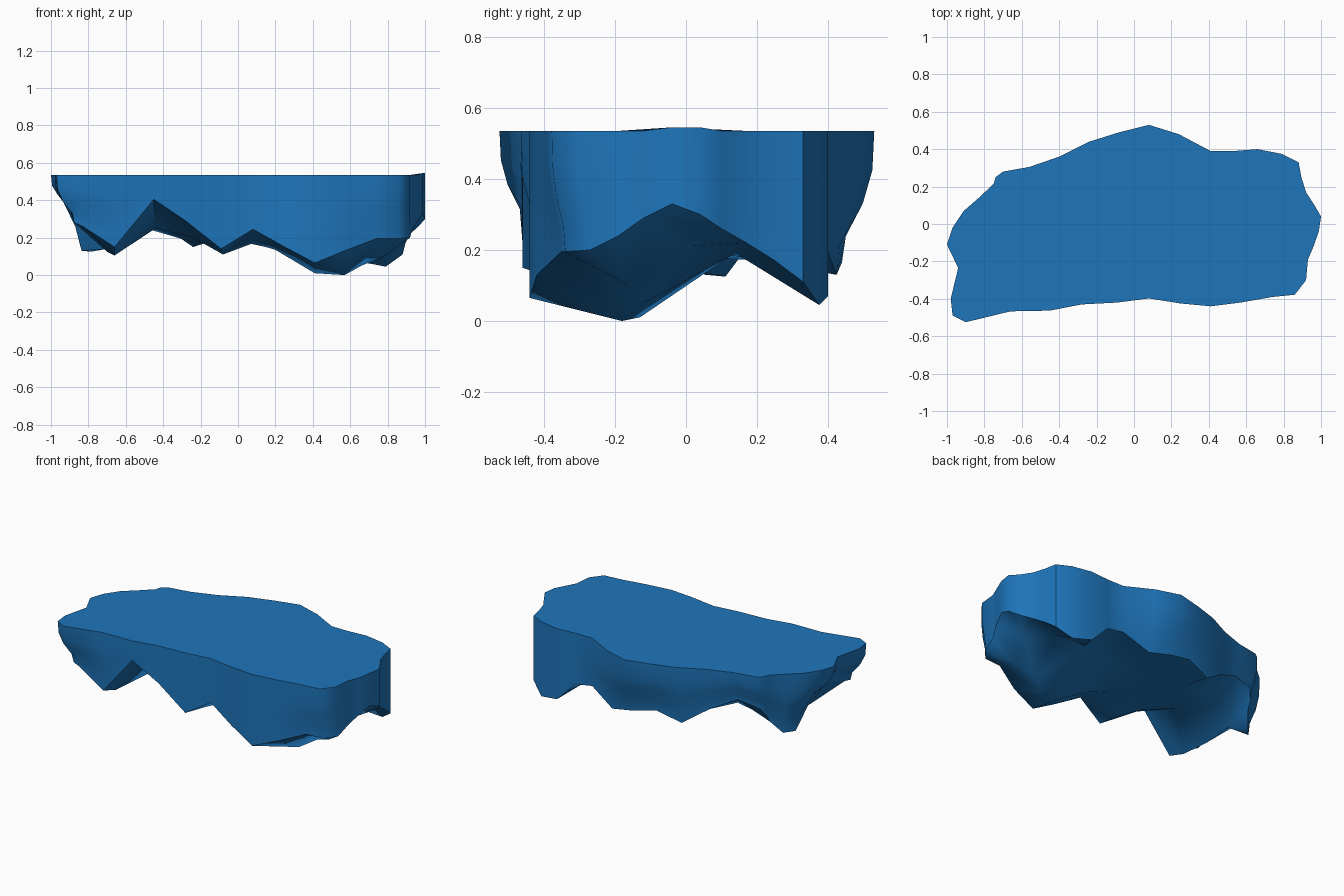
import bpy, bmesh
from mathutils import Vector
from mathutils.geometry import delaunay_2d_cdt

if "Cube" in bpy.data.objects:
    bpy.data.objects.remove(bpy.data.objects["Cube"])

TOP = 0.535
# rim of the slab: x, y of the top edge and height of the lower edge below it
RIM = [
    (1.0, .04, .30), (.988, -.04, .33), (.96, -.12, .29), (.93, -.19, .24), (.92, -.30, .20),
    (.86, -.378, .195), (.74, -.39, .195), (.57, -.42, .13), (.41, -.44, .065), (.25, -.425, .15),
    (.08, -.398, .245), (-.09, -.42, .14), (-.28, -.43, .29), (-.45, -.463, .405), (-.66, -.467, .15),
    (-.90, -.525, .26), (-.97, -.49, .28), (-.98, -.40, .30), (-.94, -.235, .35), (-1.0, -.11, .34),
    (-.97, -.02, .28), (-.91, .07, .13), (-.83, .14, .125), (-.75, .215, .21), (-.74, .25, .26),
    (-.70, .28, .31), (-.56, .305, .34), (-.40, .36, .26), (-.24, .44, .15), (-.08, .49, .20),
    (.08, .53, .165), (.24, .48, .13), (.41, .39, .22), (.53, .39, .20), (.66, .40, .07),
    (.79, .375, .045), (.88, .33, .11), (.895, .25, .17), (.92, .17, .22), (.965, .10, .26)]
# peaks and hollows of the rough underside
ROCKS = [
    (-.70, -.17, .125), (-.70, .03, .14), (-.66, -.33, .105), (-.44, -.14, .25), (-.46, .12, .24),
    (-.24, -.22, .20), (-.22, .20, .17), (-.08, -.24, .11), (-.04, .05, .20), (.08, -.15, .17),
    (.10, .25, .18), (.20, -.16, .135), (.28, .10, .19), (.41, -.13, .01), (.57, -.18, 0),
    (.66, -.12, .05), (.78, -.16, .10), (.50, .15, .20), (.72, .14, .19), (.86, 0.0, .21)]


def lower(x, y):
    """Where a top rim point ends up at the lower edge of the wall."""
    lx, ly = x, y
    if x < -.7:
        lx = -.7 + .65 * (x + .7)
    if y > .4:
        ly = .4 + (y - .4) * .3
    if x < 0 and y > 0:
        ly *= 1 - .25 * abs(x)
    if x > .7 and y < -.2:
        ly *= .9
    if y < -.46:
        ly = -.46
    return Vector((lx, ly))


bm = bmesh.new()

# wall rings, from the top edge down to the ragged lower edge
rings = []
for down, inset in ((0, 0), (.3, .06), (.55, .35), (.8, .88), (1, 1)):
    ring = []
    for x, y, low in RIM:
        top = TOP + (.01 if x > .97 else 0)
        p = Vector((x, y)).lerp(lower(x, y), inset)
        ring.append(bm.verts.new((p.x, p.y, top + (low - top) * down)))
    rings.append(ring)
n = len(RIM)
for a, b in zip(rings, rings[1:]):
    for i in range(n):
        j = (i + 1) % n
        bm.faces.new((a[i], b[i], b[j], a[j]))

# flat top
bm.faces.new(rings[0])

# rough underside, triangulated between the lower edge and the rocks
verts = rings[-1] + [bm.verts.new(p) for p in ROCKS]
flat = [v.co.xy for v in verts]
edges = [(i, (i + 1) % n) for i in range(n)]
_, _, tris, source, _, _ = delaunay_2d_cdt(flat, edges, [], 1, 1e-6)
for t in tris:
    f = [verts[source[k][0]] for k in t]
    if len(set(f)) == 3:
        bm.faces.new(f)

# crisp top and lower edges
for ring in (rings[0], rings[-1]):
    for i in range(n):
        bm.edges.get((ring[i], ring[(i + 1) % n])).smooth = False

bmesh.ops.recalc_face_normals(bm, faces=bm.faces)
mesh = bpy.data.meshes.new("rock_platform")
bm.to_mesh(mesh)
bm.free()

slab = bpy.data.objects.new("rock_platform", mesh)
bpy.context.collection.objects.link(slab)
mat = bpy.data.materials.new("blue")
mat.diffuse_color = (.013, .18, .5, 1)
mat.use_nodes = True
mat.node_tree.nodes["Principled BSDF"].inputs["Base Color"].default_value = mat.diffuse_color
mesh.materials.append(mat)

# rounded walls
bpy.context.view_layer.objects.active = slab
slab.select_set(True)
bpy.ops.object.shade_smooth_by_angle(angle=.88, keep_sharp_edges=True)
